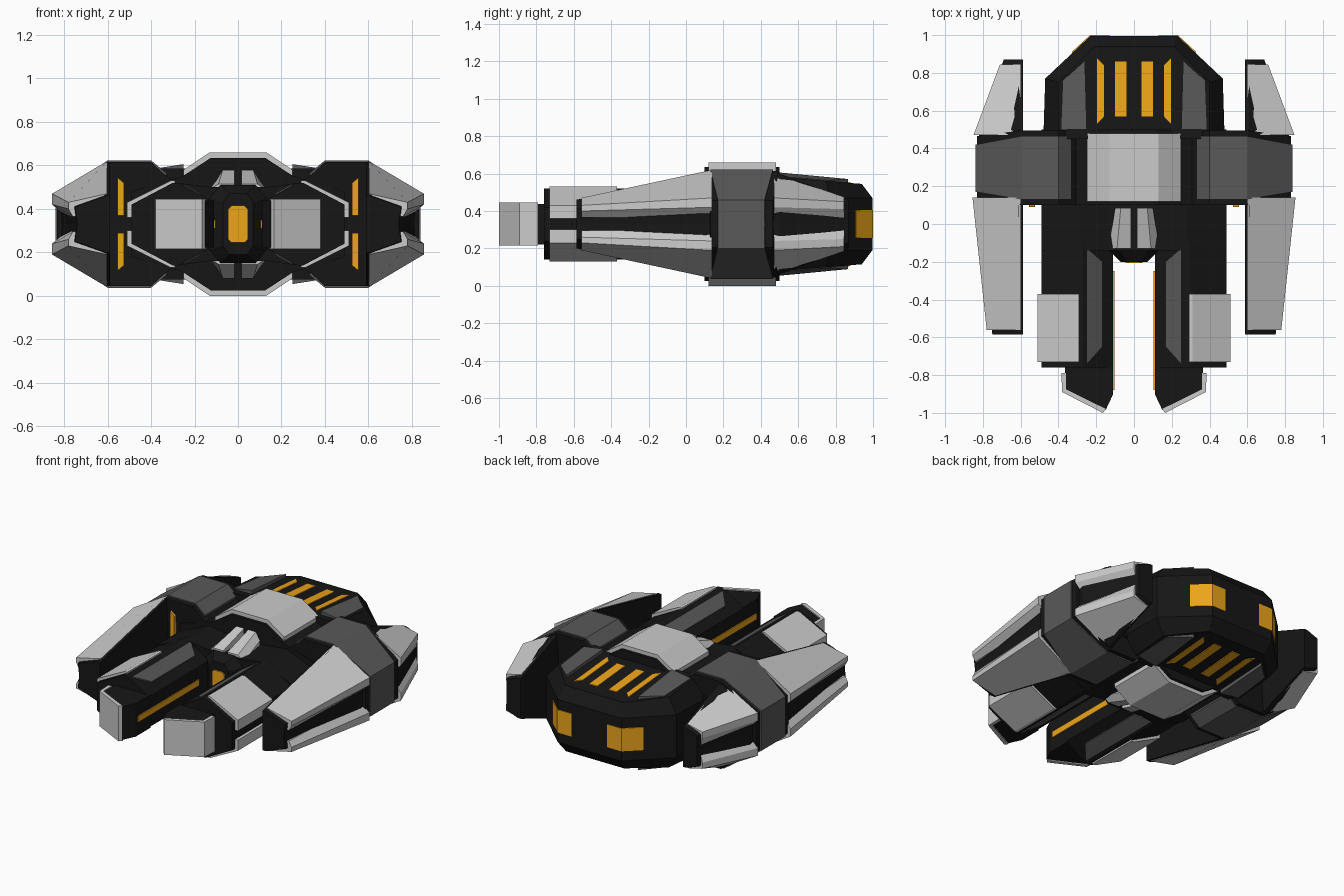
import bpy, bmesh

if "Cube" in bpy.data.objects:
    bpy.data.objects.remove(bpy.data.objects["Cube"])

MID = 0.33  # the ship is mirrored in x = 0 and in the plane z = MID


def material(name, rgb):
    m = bpy.data.materials.new(name)
    m.diffuse_color = (*rgb, 1)
    m.use_nodes = True
    m.node_tree.nodes["Principled BSDF"].inputs["Base Color"].default_value = m.diffuse_color
    return m


BLACK = material("black_hull", (0.008, 0.008, 0.008))
DARK = material("dark_panel", (0.10, 0.10, 0.10))
GLOW = material("amber_light", (0.85, 0.38, 0.01))


def loft(name, rings, mat=None):
    """Skin matching rings of (x, y, height above MID), mirrored into four quarters."""
    n = len(rings[0])
    faces = [list(range(n)), [(len(rings) - 1) * n + i for i in range(n)]]
    for r in range(len(rings) - 1):
        for i in range(n):
            j = (i + 1) % n
            faces.append([r * n + i, r * n + j, (r + 1) * n + j, (r + 1) * n + i])
    pts = [p for ring in rings for p in ring]
    bm = bmesh.new()
    for sx in (1, -1):
        for sz in (1, -1):
            vs = [bm.verts.new((sx * x, y, MID + sz * h)) for x, y, h in pts]
            for f in faces:
                # faces lying on a mirror plane would be internal
                if any(all(abs(pts[i][a]) < 1e-5 for i in f) for a in (0, 2)):
                    continue
                bm.faces.new([vs[i] for i in f])
    bmesh.ops.remove_doubles(bm, verts=bm.verts, dist=1e-4)
    bmesh.ops.recalc_face_normals(bm, faces=bm.faces)
    mesh = bpy.data.meshes.new(name)
    bm.to_mesh(mesh)
    bm.free()
    if mat:
        mesh.materials.append(mat)
    ob = bpy.data.objects.new(name, mesh)
    bpy.context.collection.objects.link(ob)
    return ob


def at_y(profile, y):
    return [(x, y, h) for x, h in profile]


def along_y(name, profile, y0, y1, mat=None):
    return loft(name, [at_y(profile, y0), at_y(profile, y1)], mat)


def along_z(name, outline, h0, h1, mat=None):
    return loft(name, [[(x, y, h) for x, y in outline] for h in (h0, h1)], mat)


# Central body and roof cap
along_y("centre_body", [(0, 0), (0, .305), (.125, .305), (.255, .22), (.49, .15), (.49, 0)], .1, .5, BLACK)
along_y("front_body", [(0, 0), (0, .17), (.13, .17), (.28, .19), (.49, .1), (.49, 0)], -.14, .1, BLACK)
along_y("roof_cap", [(0, .33), (.13, .33), (.25, .25), (.25, .21), (.13, .29), (0, .29)], .12, .48)

# Nose with amber window and the two-facet canopy fins
loft("nose", [at_y([(0, 0), (0, .18), (.08, .18), (.13, .12), (.13, 0)], -.14),
              at_y([(0, 0), (0, .14), (.04, .14), (.07, .1), (.07, 0)], -.2)], BLACK)
along_y("nose_window", [(0, 0), (0, .085), (.03, .085), (.045, .07), (.045, 0)], -.19, -.207, GLOW)
loft("canopy_fin", [at_y([(.015, .15), (.015, .185), (.09, .185), (.135, .155), (.13, .14)], -.13),
                    at_y([(.015, .15), (.015, .25), (.07, .25), (.1, .2), (.1, .14)], .085)])

# Rear hull: vertical wall, then chamfer up to a gently sloping deck
outline = [(0, .45), (.48, .45), (.47, .77), (.23, .996), (0, .996)]
deck_outline = [(0, .45), (.4, .45), (.4, .75), (.21, .94), (0, .94)]


def deck(y):
    return .255 - .082 * (y - .45)


loft("rear_hull", [[(x, y, 0) for x, y in outline], [(x, y, .14) for x, y in outline],
                   [(x, y, deck(y)) for x, y in deck_outline]], BLACK)


def deck_plate(name, pts, mat):
    """Thin plate on the deck; pts are (x, y, lift)."""
    loft(name, [[(x, y, deck(y) - .01) for x, y, _ in pts],
                [(x, y, deck(y) + l) for x, y, l in pts]], mat)


deck_plate("inner_deck_light", [(.04, .57, .005), (.1, .57, .005), (.1, .86, .005), (.04, .86, .005)], GLOW)
deck_plate("outer_deck_light", [(.158, .57, .005), (.197, .53, .005), (.197, .88, .005), (.158, .84, .005)], GLOW)
deck_plate("deck_pad", [(.25, .5, .025), (.385, .5, .004), (.375, .76, .004), (.26, .865, .02)], DARK)
along_z("rear_window", [(.13, .985), (.13, 1), (.232, 1), (.33, .91), (.32, .9), (.22, .985)], 0, .075, GLOW)

# Front prongs
along_y("prong", [(.11, 0), (.11, .1), (.27, .19), (.3, .19), (.49, .09), (.49, 0)], -.76, -.1, BLACK)
along_z("prong_tip", [(.11, -.75), (.11, -.9), (.15, -.985), (.365, -.88), (.365, -.75)], 0, .108, BLACK)
along_z("tip_armour", [(.385, -.79), (.38, -.89), (.165, -1), (.148, -.98), (.36, -.875), (.36, -.79)], 0, .115)
along_y("prong_armour", [(.29, .2), (.31, .2), (.51, .1), (.51, .03), (.485, .03), (.485, .08), (.29, .175)], -.73, -.37)
along_y("prong_light", [(.104, 0), (.104, .02), (.115, .02), (.115, 0)], -.88, -.25, GLOW)
strip = [(.25, -.13), (.17, -.2), (.17, -.65), (.25, -.74)]
loft("prong_panel", [[(x, y, .1 + (x - .11) * .5625 + d) for x, y in strip] for d in (-.01, .007)], DARK)

# Side arms: black rib with a dark plate wrapped over it
rib = [(.3, 0), (.3, .2), (.345, .235), (.4, .285), (.6, .285), (.832, .125), (.832, 0)]
plate = [(.33, 0), (.33, .235), (.4, .293), (.6, .293), (.84, .13), (.84, 0)]


def arm(name, profile, ends, mat):
    """ends: y inboard and y at the outer edge, front then back."""
    loft(name, [[(x, outer if x > .7 else inner, h) for x, h in profile]
                for inner, outer in ends], mat)


arm("arm_rib", rib, [(.1, .13), (.495, .465)], BLACK)
arm("arm_plate", plate, [(.13, .17), (.465, .42)], DARK)
along_y("arm_light", [(.525, .04), (.555, .04), (.555, .215), (.525, .19)], .09, .12, GLOW)

# Wings: black core with grey armour in front of and behind the arm
loft("wing_core", [at_y([(.588, 0), (.588, .13), (.61, .13), (.75, .08), (.74, 0)], -.585),
                   at_y([(.588, 0), (.588, .28), (.61, .28), (.82, .12), (.81, 0)], .1),
                   at_y([(.588, 0), (.588, .27), (.61, .27), (.82, .12), (.81, 0)], .5),
                   at_y([(.588, 0), (.588, .13), (.61, .13), (.69, .1), (.69, 0)], .87)], BLACK)
loft("front_wing_armour", [at_y([(.602, .035), (.602, .29), (.855, .14), (.855, .09), (.79, .035)], .14),
                           at_y([(.602, .035), (.602, .14), (.78, .1), (.78, .07), (.76, .035)], -.56)])
loft("rear_wing_armour", [at_y([(.602, .035), (.602, .275), (.85, .14), (.85, .09), (.79, .035)], .47),
                          at_y([(.602, .035), (.602, .145), (.71, .12), (.71, .08), (.7, .035)], .845)])
